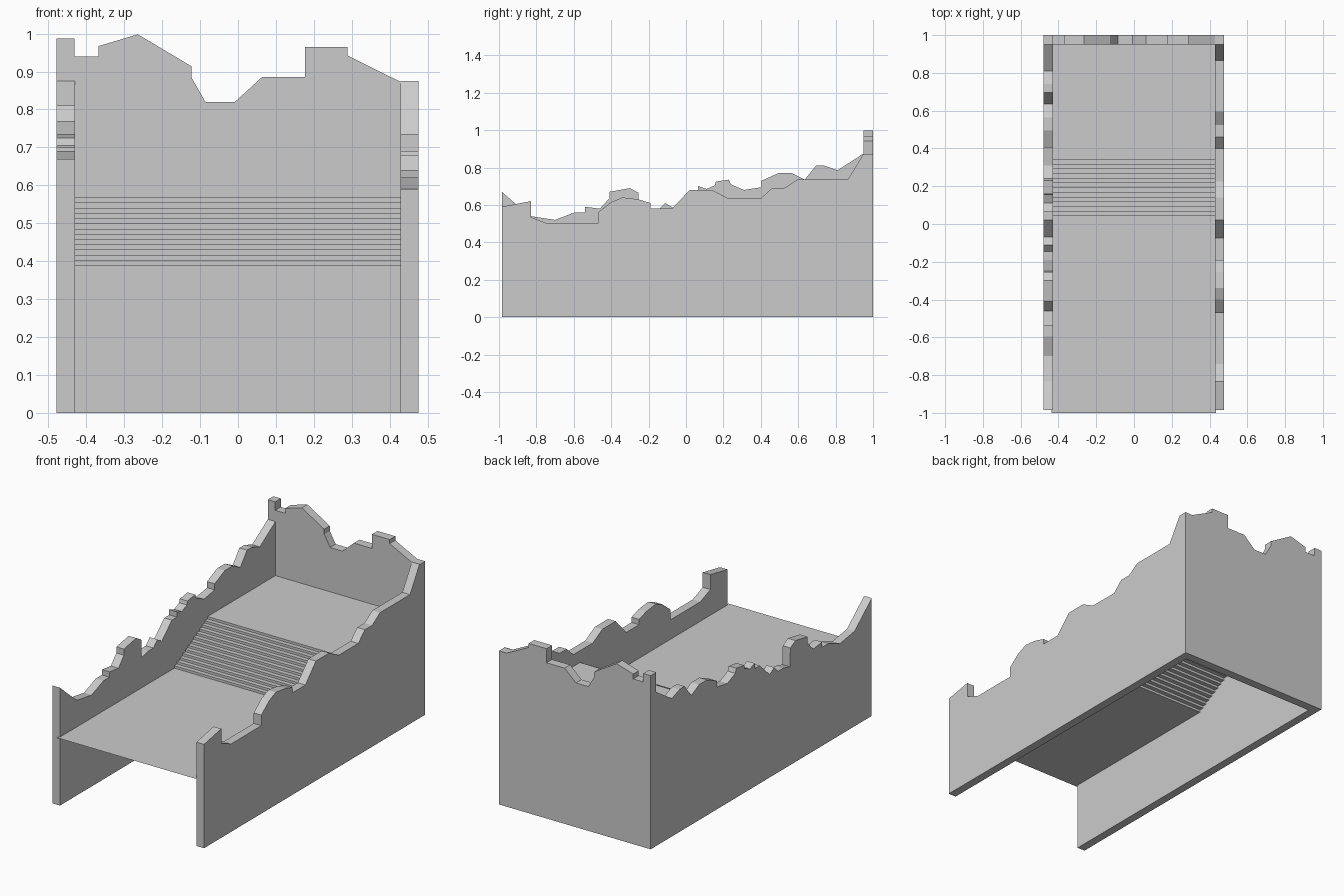
import bpy
import bmesh

if "Cube" in bpy.data.objects:
    bpy.data.objects.remove(bpy.data.objects["Cube"])


def mesh_object(name, bm):
    mesh = bpy.data.meshes.new(name)
    bm.to_mesh(mesh)
    bm.free()
    obj = bpy.data.objects.new(name, mesh)
    bpy.context.collection.objects.link(obj)
    return obj


def wall(name, skyline, place, start, thickness):
    """Extrude a broken skyline, closed down to the ground, into a slab."""
    outline = [(skyline[0][0], 0)] + skyline + [(skyline[-1][0], 0)]
    bm = bmesh.new()
    face = bm.faces.new([bm.verts.new(place(a, z, start)) for a, z in outline])
    result = bmesh.ops.extrude_face_region(bm, geom=[face])
    for v in result["geom"]:
        if isinstance(v, bmesh.types.BMVert):
            a, z = next((p for p in [(v.co.x, v.co.z)]))
            shift = [q - p for p, q in zip(place(0, 0, 0), place(0, 0, thickness))]
            v.co.x += shift[0]
            v.co.y += shift[1]
    bmesh.ops.recalc_face_normals(bm, faces=bm.faces)
    return mesh_object(name, bm)


def along_y(a, z, d):
    return (d, a, z)


def along_x(a, z, d):
    return (a, d, z)


# Broken left wall
left_skyline = [
    (-.985, .67), (-.91, .605), (-.83, .54), (-.70, .52), (-.595, .56),
    (-.54, .56), (-.54, .59), (-.46, .58), (-.41, .635), (-.41, .67),
    (-.30, .69), (-.255, .665), (-.25, .56), (-.19, .575), (-.145, .575),
    (-.11, .61), (-.07, .585), (.02, .67), (.065, .67), (.065, .70),
    (.11, .685), (.155, .705), (.16, .725), (.23, .735), (.24, .71),
    (.31, .68), (.405, .695), (.405, .73), (.495, .77), (.565, .77),
    (.635, .735), (.695, .81), (.74, .81), (.81, .785), (.95, .875)]
wall("left_wall", left_skyline, along_y, -.478, .048)

# Broken right wall
right_skyline = [
    (-.985, .59), (-.83, .62), (-.83, .535), (-.74, .50), (-.47, .50),
    (-.47, .56), (-.40, .615), (-.34, .64), (-.255, .63), (-.19, .61),
    (-.19, .58), (-.075, .58), (.02, .68), (.14, .68), (.225, .635),
    (.40, .635), (.46, .69), (.525, .69), (.595, .735), (.865, .735),
    (.95, .875)]
wall("right_wall", right_skyline, along_y, .428, .048)

# Broken back wall spanning both side walls
back_skyline = [
    (-.478, .987), (-.431, .987), (-.431, .939), (-.368, .939), (-.368, .967),
    (-.264, .998), (-.123, .914), (-.123, .885), (-.086, .82), (-.008, .82),
    (.063, .885), (.177, .885), (.177, .965), (.289, .965), (.289, .942),
    (.428, .873), (.476, .873)]
wall("back_wall", back_skyline, along_x, .95, .05)

# Thin stepped floor: lower landing, 13 risers, upper landing
steps, low, high = 13, .389, .568
first, tread = .042, .0249
rise = (high - low) / steps
path = [(-1, low)]
for i in range(steps):
    y = first + i * tread
    path += [(y, low + i * rise), (y, low + (i + 1) * rise)]
path.append((.955, high))

bm = bmesh.new()
rows = [[bm.verts.new((x, y, z)) for x in (-.438, .434)] for y, z in path]
for a, b in zip(rows, rows[1:]):
    bm.faces.new((a[0], a[1], b[1], b[0]))
mesh_object("stepped_floor", bm)
